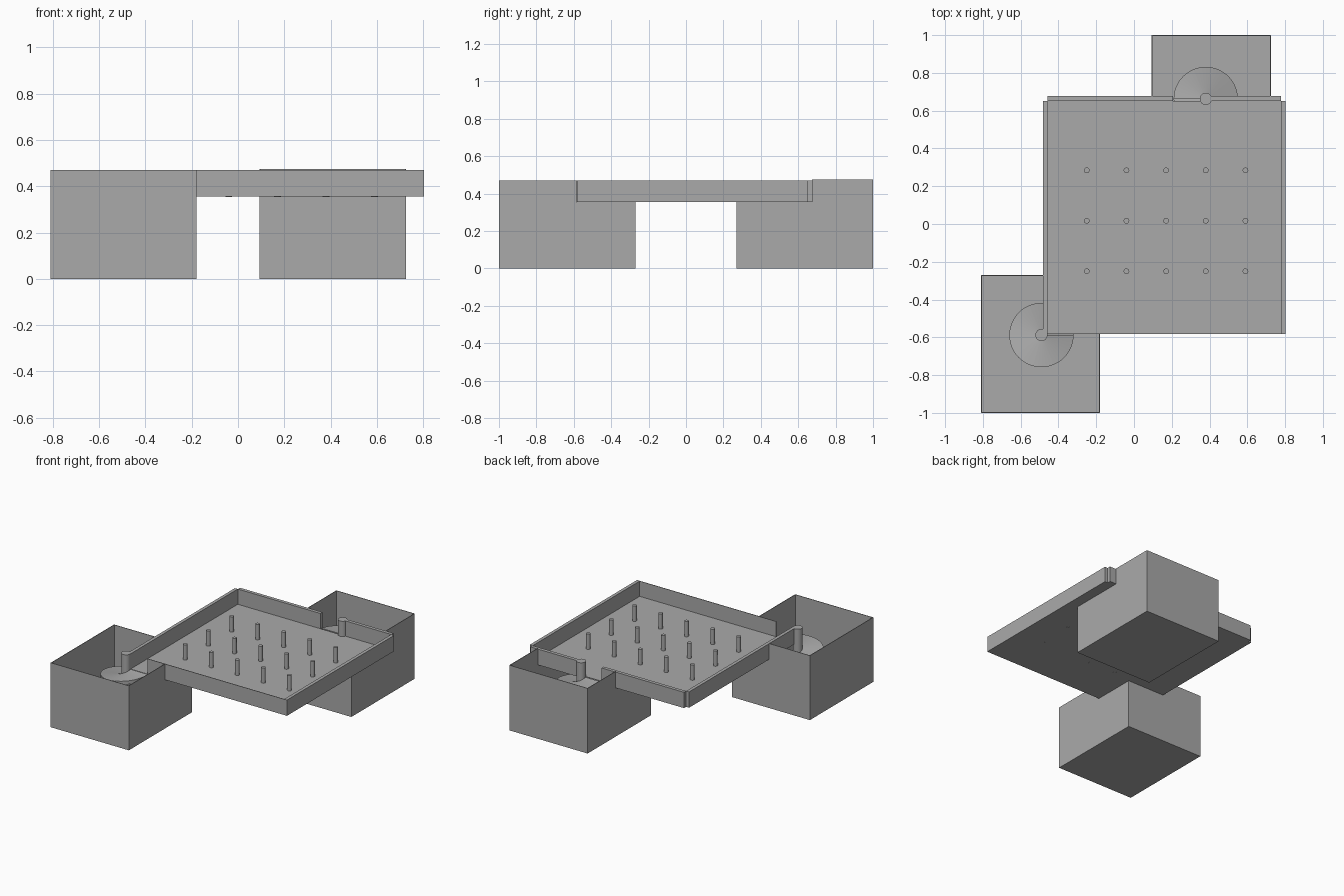
import bpy, bmesh, math

if "Cube" in bpy.data.objects:
    bpy.data.objects.remove(bpy.data.objects["Cube"])

grey = bpy.data.materials.new("mid grey")
grey.diffuse_color = (0.4, 0.4, 0.4, 1)
grey.use_nodes = True
grey.node_tree.nodes["Principled BSDF"].inputs["Base Color"].default_value = grey.diffuse_color

TOP, DECK, T = 0.47, 0.355, 0.004   # wall top, tray underside, sheet thickness


def finish(bm, name):
    bmesh.ops.recalc_face_normals(bm, faces=bm.faces[:])
    me = bpy.data.meshes.new(name)
    bm.to_mesh(me)
    bm.free()
    me.materials.append(grey)
    ob = bpy.data.objects.new(name, me)
    bpy.context.collection.objects.link(ob)
    return ob


def box(name, x0, x1, y0, y1, z0, z1):
    bm = bmesh.new()
    bmesh.ops.create_cube(bm, size=1)
    for v in bm.verts:
        v.co = ((x0 + x1) / 2 + v.co.x * (x1 - x0),
                (y0 + y1) / 2 + v.co.y * (y1 - y0),
                (z0 + z1) / 2 + v.co.z * (z1 - z0))
    return finish(bm, name)


def cylinder(name, x, y, r, z0, z1, n=24):
    bm = bmesh.new()
    bmesh.ops.create_cone(bm, cap_ends=True, segments=n, radius1=r, radius2=r, depth=z1 - z0)
    bmesh.ops.translate(bm, vec=(x, y, (z0 + z1) / 2), verts=bm.verts[:])
    ob = finish(bm, name)
    for p in ob.data.polygons:
        p.use_smooth = abs(p.normal.z) < 0.5
    return ob


def spiral_ramp(name, cx, cy, start, r0=0.02, r1=0.17, drop=0.10, thick=0.025, n=48):
    # clockwise descending ramp, one turn, swept from a rectangular section
    bm = bmesh.new()
    rings = []
    for i in range(n + 1):
        a = start - 2 * math.pi * i / n
        z = DECK + T - drop * i / n
        rings.append([bm.verts.new((cx + r * math.cos(a), cy + r * math.sin(a), h))
                      for r, h in ((r0, z), (r1, z), (r1, z - thick), (r0, z - thick))])
    for a, b in zip(rings, rings[1:]):
        for k in range(4):
            bm.faces.new((a[k], a[(k + 1) % 4], b[(k + 1) % 4], b[k]))
    bm.faces.new(rings[0])
    bm.faces.new(rings[-1])
    return finish(bm, name)


# front catch bin, notched where the tray rests on it
box("front_bin_floor", -0.81, -0.18, -1, -0.27, 0, T)
box("front_bin_left", -0.81, -0.81 + T, -1, -0.27, 0, TOP)
box("front_bin_front", -0.81, -0.18, -1, -1 + T, 0, TOP)
box("front_bin_right_tall", -0.18 - T, -0.18, -1, -0.585, 0, TOP)
box("front_bin_right_low", -0.18 - T, -0.18, -0.585, -0.27, 0, DECK)
box("front_bin_back_tall", -0.81, -0.48, -0.27 - T, -0.27, 0, TOP)
box("front_bin_back_low", -0.48, -0.18, -0.27 - T, -0.27, 0, DECK)

# back catch bin
box("back_bin_floor", 0.093, 0.725, 0.27, 1, 0, T)
box("back_bin_back", 0.093, 0.725, 1 - T, 1, 0, TOP + 0.005)
box("back_bin_front", 0.093, 0.725, 0.27, 0.27 + T, 0, DECK)
for side, x in (("left", 0.093), ("right", 0.725 - T)):
    box("back_bin_%s_low" % side, x, x + T, 0.27, 0.675, 0, DECK)
    box("back_bin_%s_tall" % side, x, x + T, 0.675, 1, 0, TOP + 0.005)

# tray floor and walls, with a gap beside each ramp
box("tray_floor", -0.482, 0.803, -0.583, 0.652, DECK, DECK + T)
box("tray_left_wall", -0.482, -0.458, -0.59, 0.652, DECK, TOP)
box("tray_right_wall", 0.779, 0.803, -0.583, 0.652, DECK, TOP)
box("tray_front_wall", -0.32, 0.779, -0.583, -0.583 + T, DECK, TOP)
box("tray_back_wall_left", -0.458, 0.207, 0.652, 0.677, DECK, TOP)
box("tray_back_wall_right", 0.38, 0.779, 0.652, 0.677, DECK, TOP)

# ramps winding round their posts
for name, x, y, start in (("front", -0.49, -0.588, 0), ("back", 0.38, 0.662, math.pi)):
    spiral_ramp(name + "_ramp", x, y, start)
    cylinder(name + "_post", x, y, 0.032, DECK - 0.12, TOP)

# grid of pegs
for i in range(5):
    for j in range(3):
        cylinder("peg", -0.25 + 0.21 * i, -0.25 + 0.267 * j, 0.015, DECK - 0.001, TOP, 16)
